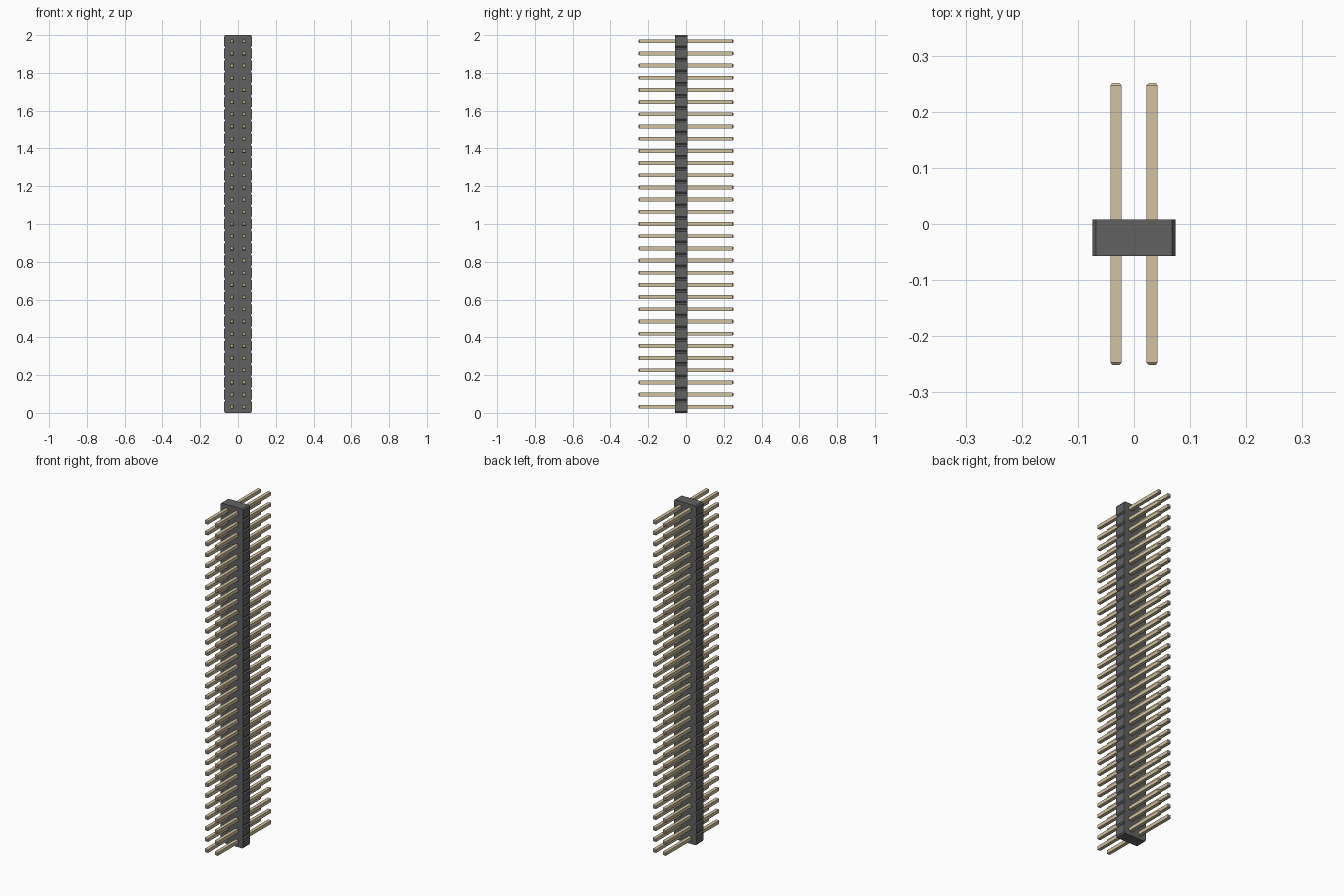
import bpy, bmesh

if "Cube" in bpy.data.objects:
    bpy.data.objects.remove(bpy.data.objects["Cube"])

ROWS = 31
PITCH = 2.0 / ROWS
HALF_W, CH_X, CH_Z = 0.074, 0.006, 0.008
Y0, Y1 = -0.057, 0.008


def material(name, color):
    m = bpy.data.materials.new(name)
    m.diffuse_color = color
    m.use_nodes = True
    m.node_tree.nodes["Principled BSDF"].inputs["Base Color"].default_value = m.diffuse_color
    return m


def make_object(name, bm, mat):
    bmesh.ops.recalc_face_normals(bm, faces=bm.faces)
    me = bpy.data.meshes.new(name)
    bm.to_mesh(me)
    bm.free()
    me.materials.append(mat)
    ob = bpy.data.objects.new(name, me)
    bpy.context.collection.objects.link(ob)
    return ob


black = material("dark_plastic", (0.12, 0.12, 0.12, 1))
gold = material("pale_metal", (0.64, 0.54, 0.36, 1))

# Housing: notched side outline, extruded front to back
right = []
for i in range(ROWS):
    z = i * PITCH
    right += [(HALF_W - CH_X, z), (HALF_W, z + CH_Z), (HALF_W, z + PITCH - CH_Z)]
right.append((HALF_W - CH_X, 2.0))
bm = bmesh.new()
columns = [[[bm.verts.new((s * x, y, z)) for x, z in right] for s in (-1, 1)] for y in (Y0, Y1)]
(fl, fr), (bl, br) = columns
for i in range(len(right) - 1):
    for a, b in ((fl, fr), (fr, br), (br, bl), (bl, fl)):
        bm.faces.new((a[i], b[i], b[i + 1], a[i + 1]))
for k in (0, -1):
    bm.faces.new((fl[k], fr[k], br[k], bl[k]))
bmesh.ops.dissolve_limit(bm, angle_limit=0.001, verts=bm.verts, edges=bm.edges)
make_object("housing", bm, black)

# Pins: square bars with tapered tips, two columns
R, TIP = 0.010, 0.0065
sections = [(-0.251, TIP), (-0.247, R), (0.247, R), (0.251, TIP)]
bm = bmesh.new()
for sx in (-1, 1):
    for i in range(ROWS):
        cx, cz = sx * PITCH / 2, (i + 0.5) * PITCH
        rings = [[bm.verts.new((cx + a * r, y, cz + b * r))
                  for a, b in ((-1, -1), (1, -1), (1, 1), (-1, 1))] for y, r in sections]
        for p, q in zip(rings, rings[1:]):
            for k in range(4):
                n = (k + 1) % 4
                bm.faces.new((p[k], p[n], q[n], q[k]))
        bm.faces.new(rings[0])
        bm.faces.new(rings[-1])
make_object("pins", bm, gold)
